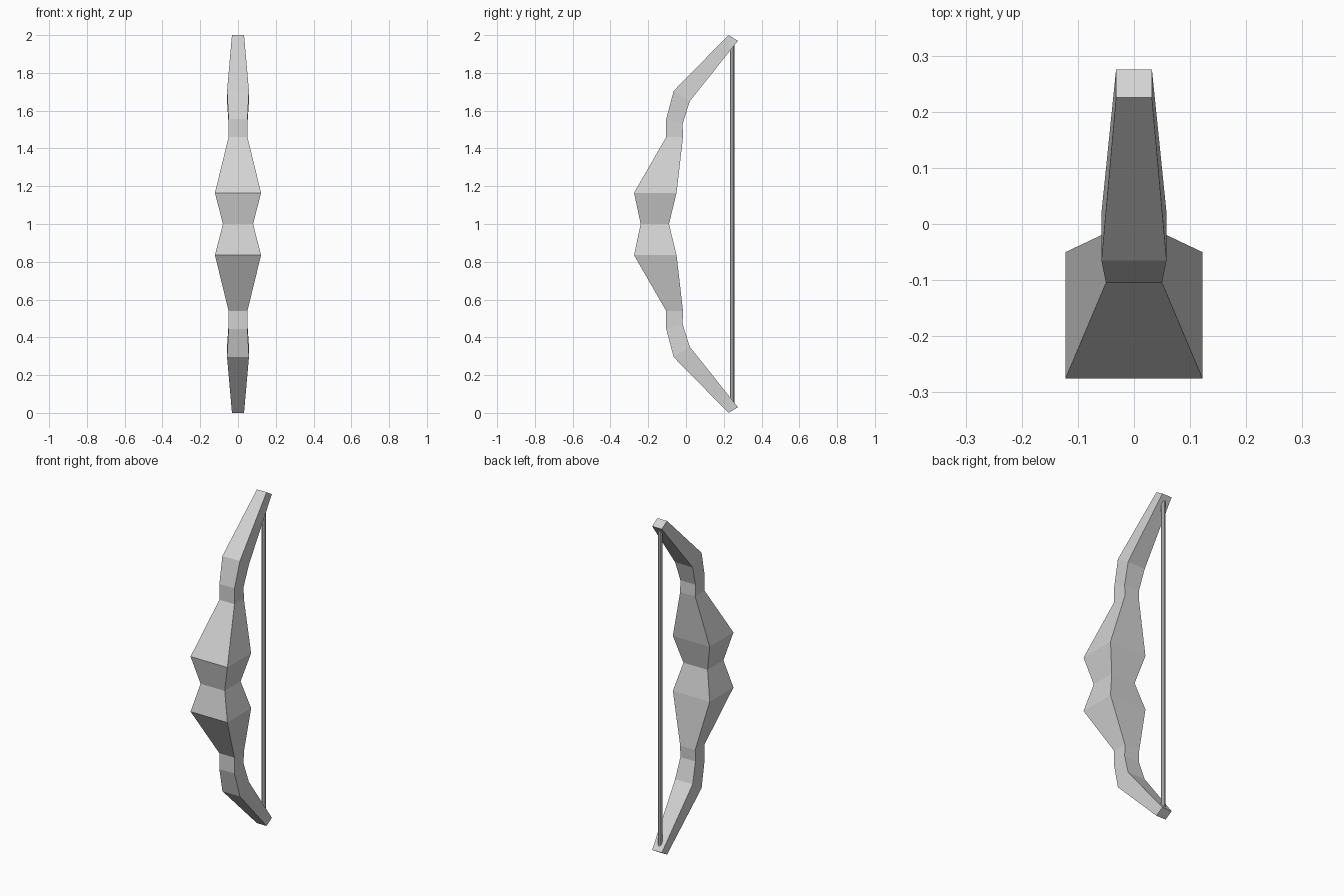
import bpy
import bmesh

cube = bpy.data.objects.get("Cube")
if cube:
    bpy.data.objects.remove(cube)


def make_material(name, value):
    mat = bpy.data.materials.new(name)
    mat.use_nodes = True
    colour = (value, value, value, 1)
    mat.diffuse_color = colour
    mat.node_tree.nodes["Principled BSDF"].inputs["Base Color"].default_value = colour
    return mat


grey = make_material("light grey", 0.65)


def finish(bm, name):
    bmesh.ops.recalc_face_normals(bm, faces=bm.faces)
    mesh = bpy.data.meshes.new(name)
    bm.to_mesh(mesh)
    bm.free()
    mesh.materials.append(grey)
    obj = bpy.data.objects.new(name, mesh)
    bpy.context.collection.objects.link(obj)
    return obj


# Upper half sections: half width, front y, front z, back y, back z
MID = 1.0
upper = [
    (0.08, -0.24, 1.0, -0.09, 1.0),
    (0.122, -0.275, 1.165, -0.05, 1.165),
    (0.05, -0.105, 1.46, -0.016, 1.46),
    (0.05, -0.105, 1.555, -0.018, 1.53),
    (0.058, -0.065, 1.705, 0.02, 1.65),
    (0.032, 0.225, 2.0, 0.275, 1.97),
]
# Lower half mirrors the upper one about the grip
lower = [(w, fy, 2 * MID - fz, by, 2 * MID - bz) for w, fy, fz, by, bz in upper[:0:-1]]

# Bow body: rectangular sections skinned from bottom tip to top tip
bm = bmesh.new()
rings = []
for w, fy, fz, by, bz in lower + upper:
    corners = [(-w, fy, fz), (w, fy, fz), (w, by, bz), (-w, by, bz)]
    rings.append([bm.verts.new(c) for c in corners])
for a, b in zip(rings, rings[1:]):
    for i in range(4):
        j = (i + 1) % 4
        bm.faces.new((a[i], a[j], b[j], b[i]))
bm.faces.new(rings[0])
bm.faces.new(rings[-1])
finish(bm, "bow_body")

# Bowstring: thin straight rod whose ends sit inside the tips
bm = bmesh.new()
bmesh.ops.create_cone(bm, cap_ends=True, segments=8, radius1=0.012, radius2=0.012, depth=1.9)
string = finish(bm, "bowstring")
string.location = (0, 0.244, MID)
